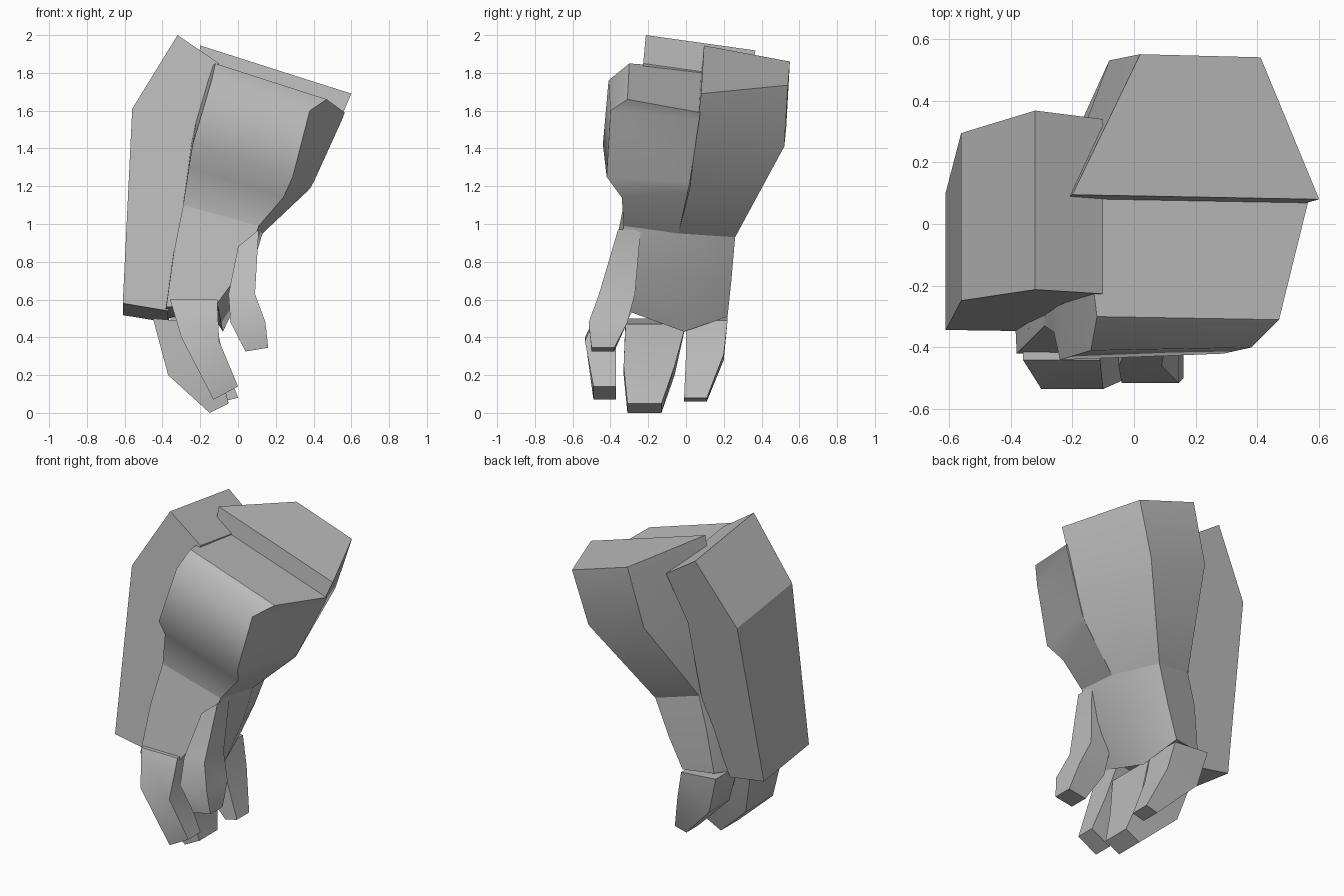
import bpy, bmesh, math

old = bpy.data.objects.get("Cube")
if old:
    bpy.data.objects.remove(old, do_unlink=True)

grey = bpy.data.materials.new("plain_grey")
grey.use_nodes = True
colour = (0.5, 0.5, 0.5, 1)
grey.diffuse_color = colour
grey.node_tree.nodes["Principled BSDF"].inputs["Base Color"].default_value = colour


def loft(name, rings, smooth=45):
    """Skin closed rings of equal length and cap both ends."""
    bm = bmesh.new()
    rows = [[bm.verts.new(p) for p in ring] for ring in rings]
    n = len(rows[0])
    for a, b in zip(rows, rows[1:]):
        for i in range(n):
            j = (i + 1) % n
            bm.faces.new((a[i], a[j], b[j], b[i]))
    bm.faces.new(rows[0])
    bm.faces.new(rows[-1])
    bmesh.ops.recalc_face_normals(bm, faces=bm.faces)
    mesh = bpy.data.meshes.new(name)
    bm.to_mesh(mesh)
    bm.free()
    mesh.materials.append(grey)
    ob = bpy.data.objects.new(name, mesh)
    bpy.context.collection.objects.link(ob)
    if smooth:
        bpy.ops.object.select_all(action="DESELECT")
        ob.select_set(True)
        bpy.context.view_layer.objects.active = ob
        bpy.ops.object.shade_smooth_by_angle(angle=math.radians(smooth))
    return ob


def digit(name, *rows):
    """Four-sided finger; each row is x range, y range, height, rise to +x."""
    loft(name, [[(x0, y0, z), (x1, y0, z + rise), (x1, y1, z + rise), (x0, y1, z)]
                for x0, x1, y0, y1, z, rise in rows])


# Side guard: a leaning prism
profile = [(-.32, 2), (-.56, 1.61), (-.61, .58), (-.37, .54),
           (-.24, 1.05), (-.21, 1.55), (-.1, 1.85)]
front = [(x, -.345 + .092 * (z - .56), z) for x, z in profile]
back = []
for x, y, z in front:
    depth = .39 + .095 * z
    back.append((x, y + depth, z - .14 * depth))
loft("side_guard", [front, back], smooth=0)

# Wrist corners shared by the forearm and the palm
w_fl, w_fr, w_r = (-.29, -.33, 1.1), (.11, -.33, .99), (.13, -.04, .95)
w_br, w_bl, w_l = (.03, .26, .93), (-.23, .2, .99), (-.29, 0, 1.05)

# Front forearm shell, with a swollen upper band
loft("forearm_front", [
    [(-.12, -.3, 1.85), (.47, -.31, 1.66), (.565, .075, 1.59), (-.17, .095, 1.82)],
    [(-.14, -.41, 1.76), (.38, -.4, 1.6), (.55, .07, 1.55), (-.19, .09, 1.76)],
    [(-.24, -.44, 1.42), (.29, -.42, 1.25), (.4, .02, 1.22), (-.26, .05, 1.42)],
    [(-.26, -.35, 1.3), (.24, -.34, 1.14), (.36, .01, 1.17), (-.27, .03, 1.3)],
    [w_fl, w_fr, w_r, w_l]])

# Back forearm shell, standing slightly taller
loft("forearm_back", [
    [(.6, .08, 1.69), (.41, .54, 1.735), (.02, .55, 1.86), (-.2, .095, 1.945)],
    [(.385, .02, 1.19), (.31, .52, 1.41), (-.08, .53, 1.5), (-.26, .05, 1.42)],
    [w_r, w_br, w_bl, w_l]])

# Palm
loft("palm", [
    [w_fl, w_fr, w_r, w_br, w_bl, w_l],
    [(-.34, -.38, .85), (.05, -.36, .8), (.06, -.04, .72),
     (-.05, .24, .7), (-.28, .2, .8), (-.35, 0, .82)],
    [(-.38, -.42, .56), (-.11, -.42, .58), (-.08, -.01, .43),
     (-.13, .22, .51), (-.32, .18, .52), (-.4, 0, .5)]])

# Three curled fingers and a thumb
digit("front_finger", (-.36, -.11, -.44, -.25, .6, 0),
      (-.3, -.1, -.535, -.37, .4, -.02), (-.13, 0, -.49, -.37, .07, .07))
digit("middle_finger", (-.45, -.11, -.32, 0, .5, -.03),
      (-.37, -.1, -.33, -.06, .2, .05), (-.15, -.05, -.31, -.13, 0, .05))
digit("back_finger", (-.36, -.12, 0, .22, .51, -.02),
      (-.3, -.08, 0, .2, .28, .03), (-.08, 0, -.01, .11, .06, .02))
digit("thumb", (0, .11, -.36, -.24, .88, .09), (-.05, .09, -.46, -.27, .63, 0),
      (-.04, .145, -.515, -.31, .48, 0), (.04, .16, -.5, -.38, .325, .02))
